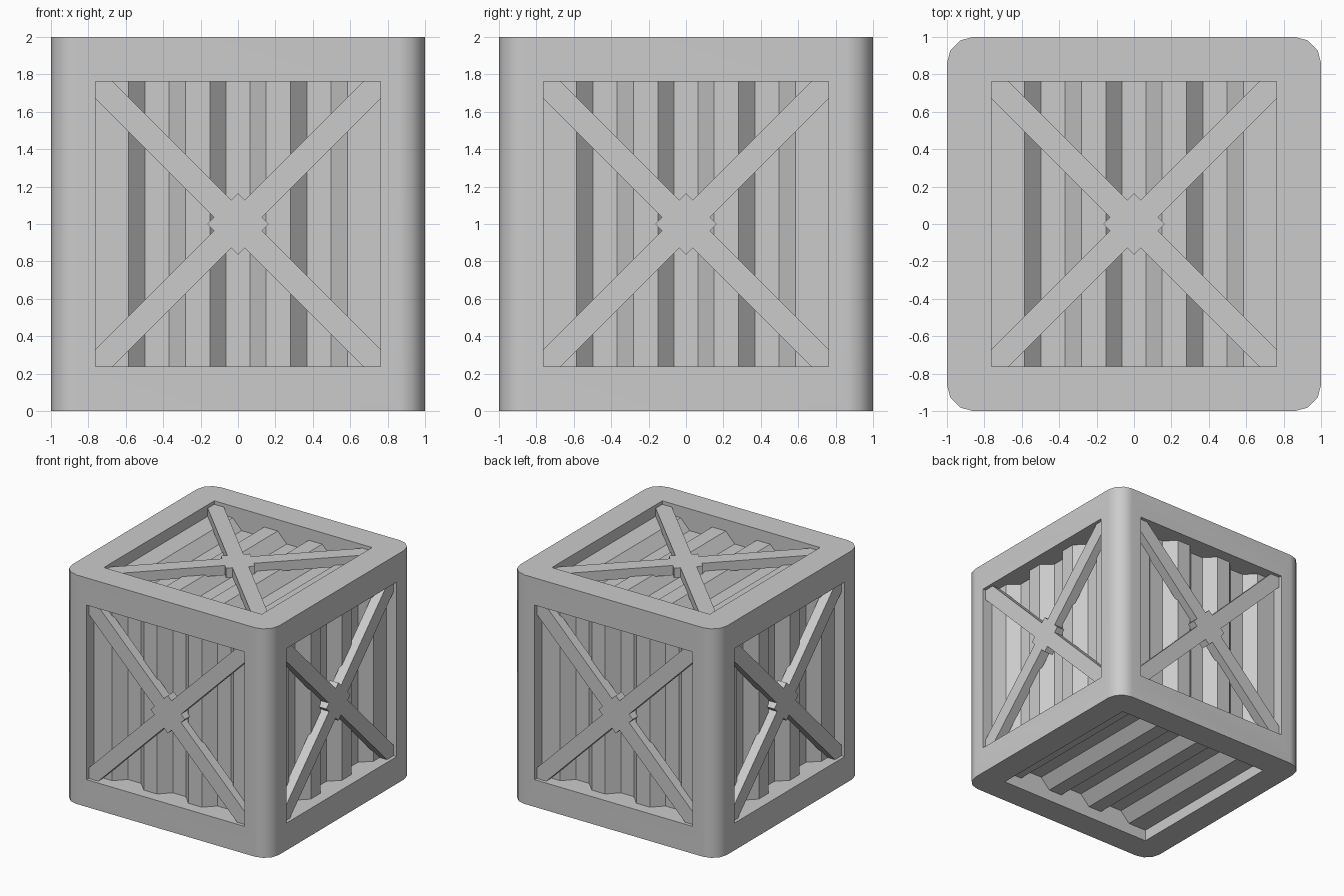
import bpy, bmesh
from math import pi, radians
from mathutils import Matrix, Vector

cube = bpy.data.objects.get("Cube")
if cube:
    bpy.data.objects.remove(cube, do_unlink=True)

OPENING = 0.762   # half width of each framed opening
RADIUS = 0.14     # rounding of the upright edges
HIGH, LOW = 0.9, 0.81   # corrugation levels, measured from the centre
BRACE_TOP, BRACE_DEPTH = 0.97, 0.085

grey = bpy.data.materials.new("plain grey")
grey.use_nodes = True
grey.diffuse_color = (0.6, 0.6, 0.6, 1)
grey.node_tree.nodes["Principled BSDF"].inputs["Base Color"].default_value = (0.6, 0.6, 0.6, 1)


def add_object(name, bm, matrix=None):
    bmesh.ops.recalc_face_normals(bm, faces=bm.faces)
    mesh = bpy.data.meshes.new(name)
    bm.to_mesh(mesh)
    bm.free()
    mesh.materials.append(grey)
    obj = bpy.data.objects.new(name, mesh)
    bpy.context.collection.objects.link(obj)
    if matrix:
        obj.matrix_world = matrix
    return obj


def add_box(bm, size, centre=(0, 0, 0), turn=0):
    place = Matrix.Translation(centre) @ Matrix.Rotation(turn, 4, 'Z') @ Matrix.Diagonal((*size, 1))
    bmesh.ops.create_cube(bm, size=1, matrix=place)


def prism(bm, outline, axis_offset):
    """Close an outline into a face and extrude it."""
    face = bm.faces.new([bm.verts.new(p) for p in outline])
    moved = bmesh.ops.extrude_face_region(bm, geom=[face])["geom"]
    verts = [v for v in moved if isinstance(v, bmesh.types.BMVert)]
    bmesh.ops.translate(bm, verts=verts, vec=axis_offset)


# Frame: block with rounded upright edges, opened along all three axes
bm = bmesh.new()
add_box(bm, (2, 2, 2), (0, 0, 1))
upright = [e for e in bm.edges if abs(e.verts[0].co.z - e.verts[1].co.z) > 1]
bmesh.ops.bevel(bm, geom=upright, offset=RADIUS, segments=3, profile=0.5, affect='EDGES')
frame = add_object("frame", bm)

cutters = []
for axis in range(3):
    size = [2 * OPENING] * 3
    size[axis] = 3
    bm = bmesh.new()
    add_box(bm, size, (0, 0, 1))
    cutter = add_object("opening_cutter", bm)
    cutter.hide_render = True
    cutters.append(cutter)
    cut = frame.modifiers.new("opening", 'BOOLEAN')
    cut.operation, cut.solver, cut.object = 'DIFFERENCE', 'EXACT', cutter

bpy.ops.object.select_all(action='DESELECT')
frame.select_set(True)
bpy.context.view_layer.objects.active = frame
for mod in list(frame.modifiers):
    bpy.ops.object.modifier_apply(modifier=mod.name)
for cutter in cutters:
    bpy.data.objects.remove(cutter, do_unlink=True)
bpy.ops.object.shade_smooth_by_angle(angle=radians(40))
weighted = frame.modifiers.new("flat sides", 'WEIGHTED_NORMAL')
weighted.keep_sharp = True


# Corrugated sheet: half profile mirrored, given thickness, extruded along y
def corrugated_panel(name, matrix):
    half = [(0.063, LOW), (0.15, HIGH), (0.28, HIGH), (0.368, LOW),
            (0.498, LOW), (0.585, HIGH), (0.78, HIGH)]
    top = [(-x, z) for x, z in reversed(half)] + half
    outline = [Vector((x, -0.78, z)) for x, z in top]
    outline += [p - Vector((0, 0, 0.03)) for p in reversed(outline)]
    bm = bmesh.new()
    prism(bm, outline, (0, 1.56, 0))
    add_object(name, bm, matrix)


# Cross brace: two diagonal bars clipped to the opening, and a square hub
def cross_brace(name, matrix):
    o, c, z = OPENING, OPENING - 0.092, BRACE_TOP
    bm = bmesh.new()
    for s in (1, -1):
        bar = [(-o, -o), (-c, -o), (o, c), (o, o), (c, o), (-o, -c)]
        prism(bm, [(s * x, y, z) for x, y in bar], (0, 0, -BRACE_DEPTH))
    add_box(bm, (0.234, 0.234, BRACE_DEPTH), (0, 0, z - BRACE_DEPTH / 2), pi / 4)
    add_object(name, bm, matrix)


# Place sheets on all six sides, braces on all but the underside
centre = Matrix.Translation((0, 0, 1))
sides = {"top": Matrix.Identity(4), "bottom": Matrix.Rotation(pi, 4, 'X')}
for i, side in enumerate(("front", "left", "back", "right")):
    sides[side] = Matrix.Rotation(i * pi / 2, 4, 'Z') @ Matrix.Rotation(pi / 2, 4, 'X')
for side, turn in sides.items():
    corrugated_panel(side + "_panel", centre @ turn)
    if side != "bottom":
        cross_brace(side + "_brace", centre @ turn)
